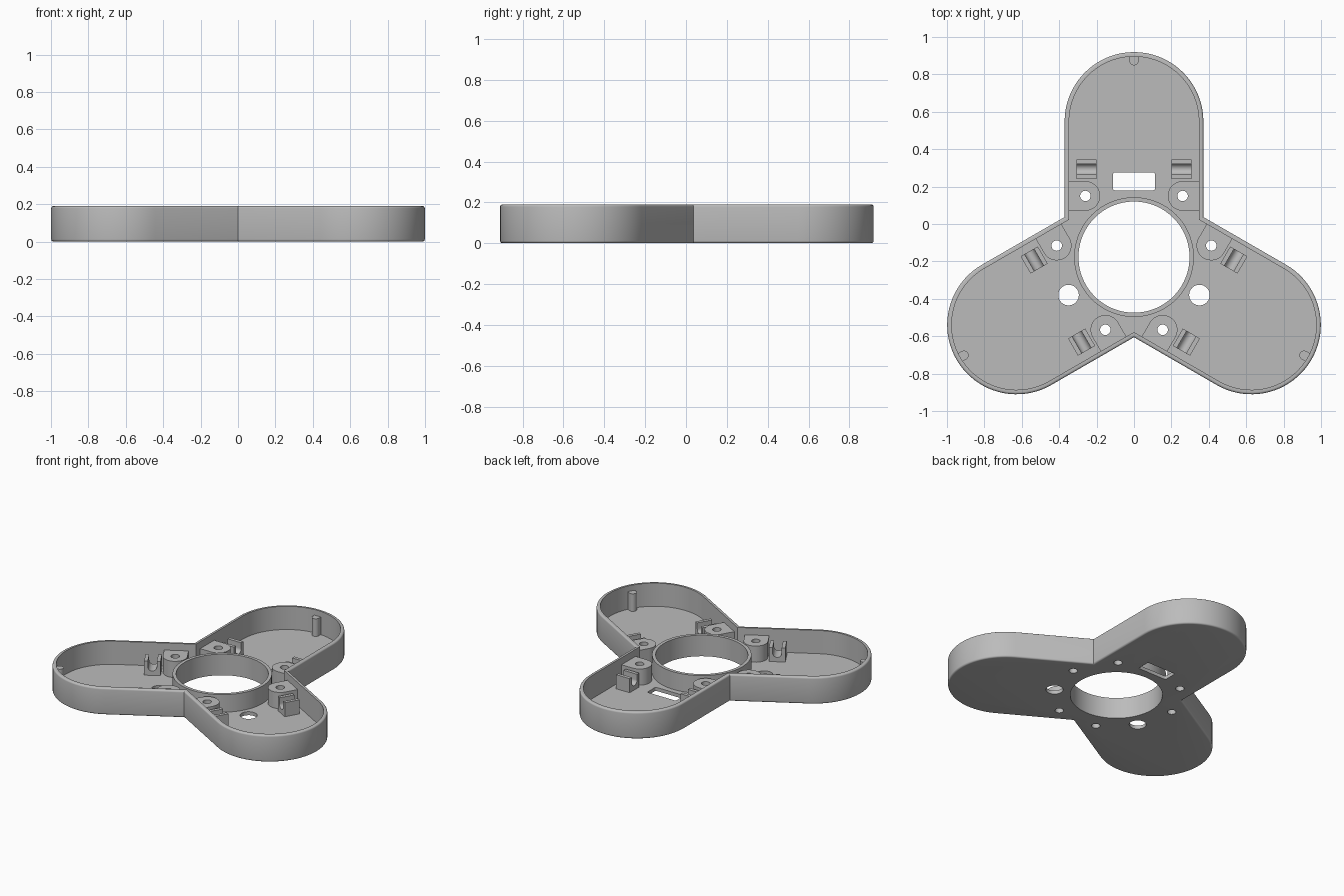
import bpy, bmesh
from math import sin, cos, pi, radians, tan
from mathutils import Matrix

cube = bpy.data.objects.get("Cube")
if cube:
    bpy.data.objects.remove(cube)

HUB_Y, ARM, HALF, WALL = -0.177, 0.725, 0.371, 0.024
HEIGHT, FLOOR = 0.19, 0.025
HUB = Matrix.Translation((0, HUB_Y, 0))

grey = bpy.data.materials.new("plain grey")
grey.use_nodes = True
grey.diffuse_color = (0.5, 0.5, 0.5, 1)
grey.node_tree.nodes["Principled BSDF"].inputs["Base Color"].default_value = (0.5, 0.5, 0.5, 1)


def arc(x, y, r, start, end, n):
    """Points on an arc, angles in degrees."""
    angles = [radians(start + (end - start) * i / n) for i in range(n + 1)]
    return [(x + r * cos(a), y + r * sin(a)) for a in angles]


def circle(x, y, r, n=32):
    return arc(x, y, r, 0, 360, n)[:-1]


def prism(name, points, low, high, matrix=HUB, bevel=0.0):
    """Extrude a closed outline, optionally rounding both rims."""
    bm = bmesh.new()
    face = bm.faces.new([bm.verts.new((x, y, low)) for x, y in points])
    top = bmesh.ops.extrude_face_region(bm, geom=[face])["geom"]
    verts = [v for v in top if isinstance(v, bmesh.types.BMVert)]
    bmesh.ops.translate(bm, verts=verts, vec=(0, 0, high - low))
    if bevel:
        rims = [e for e in bm.edges if abs(e.verts[0].co.z - e.verts[1].co.z) < 1e-5]
        bmesh.ops.bevel(bm, geom=rims, offset=bevel, segments=4, profile=0.5, affect='EDGES')
    bmesh.ops.recalc_face_normals(bm, faces=bm.faces)
    bm.transform(matrix)
    mesh = bpy.data.meshes.new(name)
    bm.to_mesh(mesh)
    bm.free()
    mesh.materials.append(grey)
    obj = bpy.data.objects.new(name, mesh)
    bpy.context.collection.objects.link(obj)
    return obj


def activate(obj):
    bpy.ops.object.select_all(action='DESELECT')
    obj.select_set(True)
    bpy.context.view_layer.objects.active = obj


def cut(target, cutter):
    """Subtract a cutter and discard it."""
    mod = target.modifiers.new("cut", 'BOOLEAN')
    mod.operation, mod.solver, mod.object = 'DIFFERENCE', 'EXACT', cutter
    activate(target)
    bpy.ops.object.modifier_apply(modifier=mod.name)
    bpy.data.objects.remove(cutter)


def three_lobes(half):
    """Outline of three round-ended arms about the hub."""
    points = []
    for k in range(3):
        a = radians(120 * k)
        for x, y in arc(0, ARM, half, 0, 180, 40) + [(-half, half * tan(pi / 6))]:
            points.append((x * cos(a) - y * sin(a), x * sin(a) + y * cos(a)))
    return points


def tongue(x, y, r, reach):
    """Round boss outline that runs on to the wall in +x."""
    return arc(x, y, r, 90, 270, 24) + [(reach, y - r), (reach, y + r)]


parts = []

# Tray: outer shell, cavity and floor openings
tray = prism("tray", three_lobes(HALF), 0, HEIGHT, bevel=0.012)
parts.append(tray)
cut(tray, prism("cavity", three_lobes(HALF - WALL), FLOOR, 0.3))
cut(tray, prism("hub_hole", circle(0, 0, 0.297, 96), -0.1, 0.3))
for side in (-1, 1):
    cut(tray, prism("cable_hole", circle(side * 0.35, -0.203, 0.055, 40), -0.1, 0.1))
slot = []
for x, y, start in ((0.103, 0.442, 0), (-0.103, 0.442, 90), (-0.103, 0.367, 180), (0.103, 0.367, 270)):
    slot += arc(x, y, 0.01, start, start + 90, 4)
cut(tray, prism("slot", slot, -0.1, 0.1))

# Collar around the central hole
collar = prism("hub_collar", circle(0, 0, 0.32, 96), 0.01, 0.15)
cut(collar, prism("collar_hole", circle(0, 0, 0.297, 96), -0.1, 0.3))
parts.append(collar)

# Cradle section: a block with a round-bottomed groove, extruded along x
cradle = [(-0.053, 0.01), (0.053, 0.01), (0.053, 0.125), (0.029, 0.125)]
cradle += arc(0, 0.085, 0.029, 0, -180, 20) + [(-0.029, 0.125), (-0.053, 0.125)]
ALONG_X = Matrix(((0, 0, 1, 0), (1, 0, 0, 0), (0, 1, 0, 0), (0, 0, 0, 1)))

# Fittings repeated on each arm
for k, arm in enumerate(("back", "left", "right")):
    turn = HUB @ Matrix.Rotation(radians((0, -120, 120)[k]), 4, 'Z')
    for side, label in ((1, "a"), (-1, "b")):
        name = f"{arm}_{label}"
        outline = [(side * x, y) for x, y in tongue(0.26, 0.327, 0.079, 0.358)]
        boss = prism(name + "_screw_boss", outline, 0.01, 0.14, turn)
        hole = circle(side * 0.26, 0.327, 0.028, 24)
        for target in (boss, tray):
            cut(target, prism("screw_hole", hole, -0.1, 0.3, turn))
        parts.append(boss)
        place = turn @ Matrix.Translation((side * 0.2535, 0.47, 0)) @ ALONG_X
        parts.append(prism(name + "_cradle", cradle, -0.053, 0.053, place))
    # Locating peg against the arm's end wall
    upright = turn @ Matrix.Rotation(pi / 2, 4, 'Z')
    parts.append(prism(arm + "_peg", tongue(1.05, 0, 0.025, 1.08), 0.01, 0.15, upright))

for obj in parts:
    activate(obj)
    bpy.ops.object.shade_smooth_by_angle(angle=radians(30))
